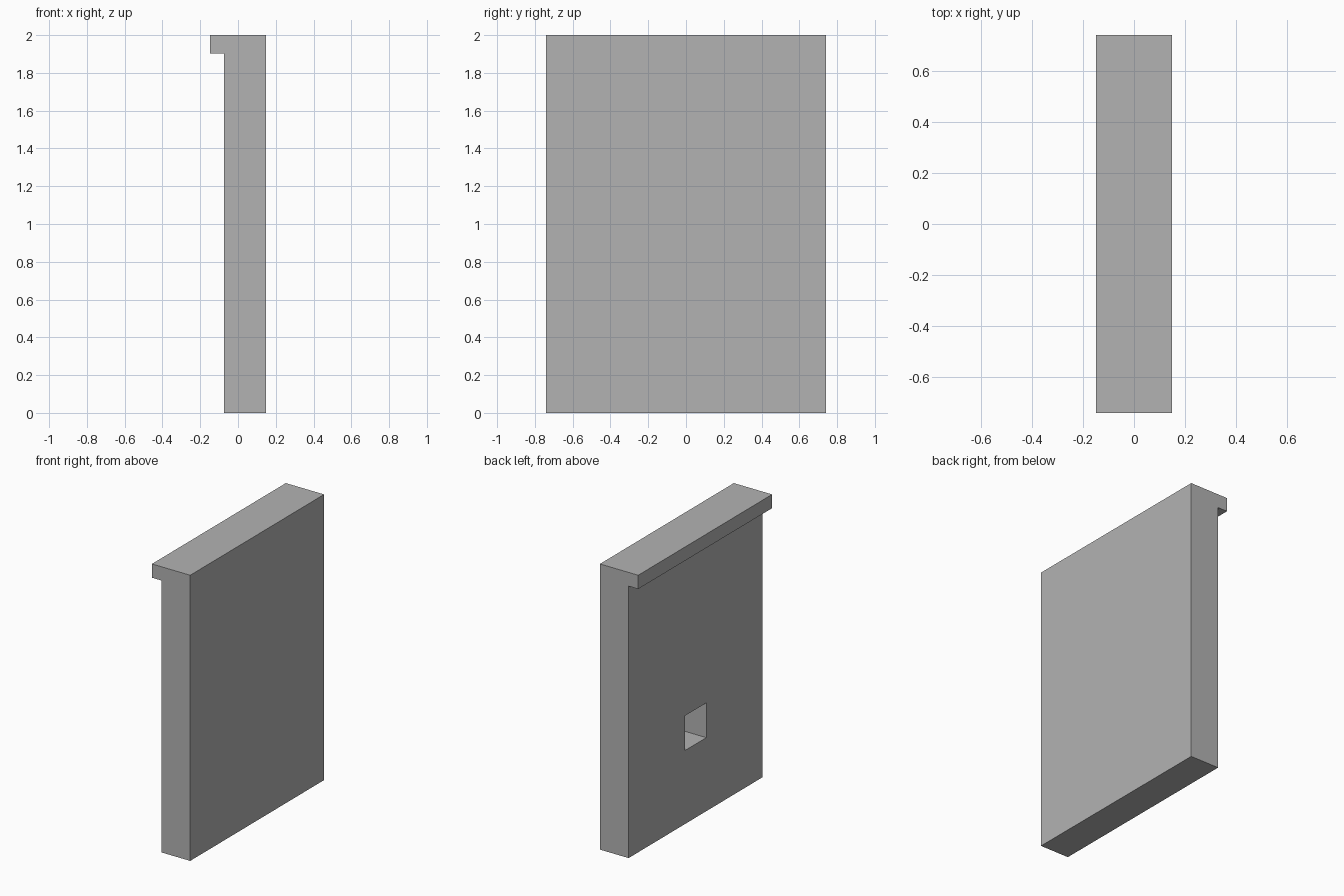
import bpy
import bmesh

default = bpy.data.objects.get("Cube")
if default:
    bpy.data.objects.remove(default, do_unlink=True)

U = 2 / 27            # one module of the panel grid
HALF_WIDTH = 10 * U
LIP = 1.3 * U

grey = bpy.data.materials.new("plain_grey")
grey.use_nodes = True
colour = (0.45, 0.45, 0.45, 1)
grey.diffuse_color = colour
grey.node_tree.nodes["Principled BSDF"].inputs["Base Color"].default_value = colour


def add_object(name, bm):
    bmesh.ops.recalc_face_normals(bm, faces=bm.faces)
    mesh = bpy.data.meshes.new(name)
    bm.to_mesh(mesh)
    bm.free()
    mesh.materials.append(grey)
    obj = bpy.data.objects.new(name, mesh)
    bpy.context.collection.objects.link(obj)
    return obj


def extrude_profile(name, points, y0, y1):
    """Sweep an x-z outline along y."""
    bm = bmesh.new()
    face = bm.faces.new([bm.verts.new((x, y0, z)) for x, z in points])
    swept = bmesh.ops.extrude_face_region(bm, geom=[face])["geom"]
    verts = [v for v in swept if isinstance(v, bmesh.types.BMVert)]
    bmesh.ops.translate(bm, verts=verts, vec=(0, y1 - y0, 0))
    return add_object(name, bm)


# Panel with an overhanging lip along its top edge
outline = [(-U, 0), (2 * U, 0), (2 * U, 2), (-2 * U, 2),
           (-2 * U, 2 - LIP), (-U, 2 - LIP)]
panel = extrude_profile("lipped_panel", outline, -HALF_WIDTH, HALF_WIDTH)

# Blind square pocket on the lip side
low, high, floor = 0.515, 0.758, 1.5 * U
pocket = [(-3 * U, low), (floor, low), (floor, high), (-3 * U, high)]
cutter = extrude_profile("pocket_cutter", pocket, -1.6 * U, 1.6 * U)
cutter.hide_render = True
cutter.hide_viewport = True
cutter.display_type = 'WIRE'

cut = panel.modifiers.new("pocket", 'BOOLEAN')
cut.operation = 'DIFFERENCE'
cut.solver = 'EXACT'
cut.object = cutter

# Bake the cut and drop the helper
bpy.context.view_layer.objects.active = panel
panel.select_set(True)
bpy.ops.object.modifier_apply(modifier=cut.name)
bpy.data.objects.remove(cutter, do_unlink=True)
